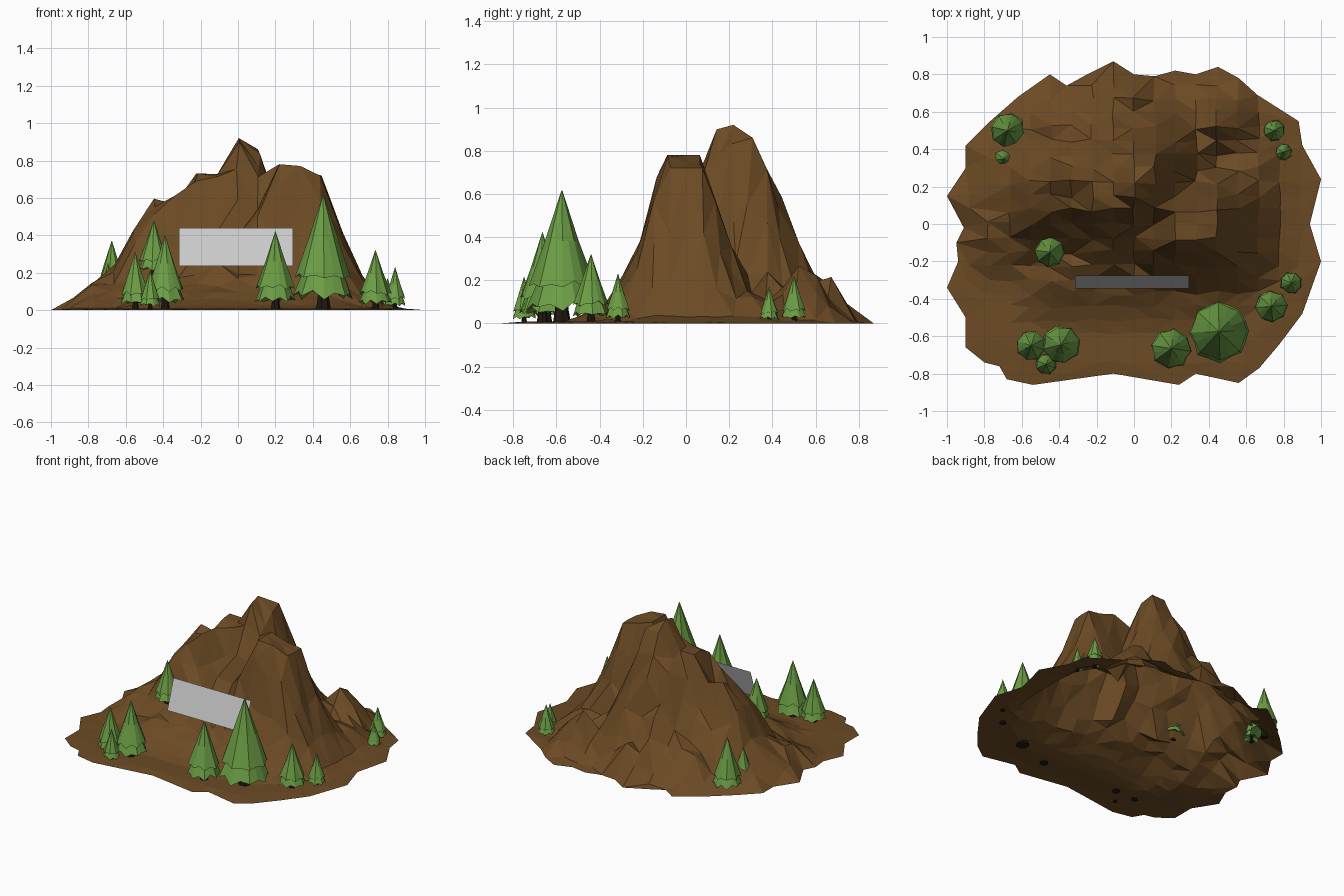
import bpy, math, random
from mathutils import Vector
from mathutils.geometry import delaunay_2d_cdt

if "Cube" in bpy.data.objects:
    bpy.data.objects.remove(bpy.data.objects["Cube"])

random.seed(4)


def material(name, rgb):
    m = bpy.data.materials.new(name)
    m.diffuse_color = (*rgb, 1)
    m.use_nodes = True
    m.node_tree.nodes["Principled BSDF"].inputs["Base Color"].default_value = m.diffuse_color
    return m


ROCK = material("rock", (0.15, 0.07, 0.018))
LEAF = material("leaf", (0.15, 0.34, 0.06))
BARK = material("bark", (0.015, 0.009, 0.005))


def add_mesh(name, verts, faces, mat=None):
    me = bpy.data.meshes.new(name)
    me.from_pydata(verts, [], faces)
    if mat:
        me.materials.append(mat)
    ob = bpy.data.objects.new(name, me)
    bpy.context.collection.objects.link(ob)
    return ob


# Ragged ground outline, clockwise seen from above
OUTLINE = [(-1, .15), (-.9, .3), (-.9, .42), (-.78, .54), (-.62, .68), (-.45, .80), (-.36, .74),
           (-.25, .80), (-.11, .87), (0, .80), (.11, .79), (.22, .82), (.33, .80), (.45, .84),
           (.56, .78), (.66, .69), (.88, .55), (.9, .42), (1, .24), (.94, 0), (1, -.2),
           (.9, -.48), (.78, -.64), (.67, -.77), (.56, -.85), (.33, -.80), (.24, -.86),
           (-.11, -.80), (-.54, -.86), (-.68, -.83), (-.72, -.76), (-.8, -.74), (-.9, -.66),
           (-.9, -.5), (-.95, -.42), (-1, -.34), (-.94, -.2), (-.95, -.1), (-.91, -.02)][::-1]

# Mounds: centre x, y, height, flat half-size x, y, run x, y, steepness
MOUNDS = [
    (.03, .20, .92, .03, .05, .44, .50, 1.4),      # summit
    (.03, .25, .86, .08, .07, .38, .44, 1.4),      # summit shoulder
    (.26, -.02, .78, .07, .09, .42, .38, 2.0),     # right ridge
    (.36, -.01, .72, .09, .10, .42, .38, 2.0),     # right ridge end
    (-.17, .16, .73, .06, .08, .42, .42, 1.6),     # left buttress
    (-.10, -.08, .42, .04, .04, .32, .30, 1.4),    # front buttress
    (-.40, .15, .59, .06, .08, .45, .42, 1.6),     # left shoulder
    (-.66, .10, .19, .05, .12, .28, .33, 1.2),     # left foothill
    (.46, .54, .28, .01, .02, .22, .20, 1.2),      # back right hill
    (-.05, .64, .28, .02, .02, .18, .13, 1.2),     # back hill
    (-.33, .50, .25, .05, .02, .28, .24, 1.3),     # back left hill
    (.58, .2, .15, .04, .12, .22, .25, 1.2),       # right foothill
    (0, -.2, .17, .42, .06, .30, .34, 1.4),        # front apron
]


def height(x, y):
    best = .008
    for cx, cy, h, ax, ay, rx, ry, p in MOUNDS:
        dx = max(0, abs(x - cx) - ax) / rx
        dy = max(0, abs(y - cy) - ay) / ry
        best = max(best, h * max(0, 1 - math.hypot(dx, dy)) ** p)
    return best


def inside(x, y):
    hit = False
    for (x1, y1), (x2, y2) in zip(OUTLINE, OUTLINE[1:] + OUTLINE[:1]):
        if (y1 > y) != (y2 > y) and x < x1 + (y - y1) * (x2 - x1) / (y2 - y1):
            hit = not hit
    return hit


# Mountain: faceted height field triangulated inside the outline
pts = [Vector(p) for p in OUTLINE]
for i in range(-9, 10):
    for j in range(-12, 13):
        x = i * .111 + random.uniform(-.008, .008)
        y = j * .074 + random.uniform(-.014, .014)
        if inside(x * 1.07, y * 1.07):
            pts.append(Vector((x, y)))
n = len(OUTLINE)
co, _, tris, origin, _, _ = delaunay_2d_cdt(pts, [], [list(range(n))], 1, 1e-5)
verts = []
for c, src in zip(co, origin):
    z = height(c.x, c.y)
    if any(s < n for s in src):
        z = 0
    elif .04 < z < .65:
        z *= random.uniform(.86, 1.1)
    verts.append((c.x, c.y, z))
add_mesh("mountain", verts, tris, ROCK)

# Plain board leaning back against the front slope
add_mesh("board", [(-.315, -.345, .235), (.295, -.345, .235), (.295, -.275, .44), (-.315, -.275, .44)],
         [(0, 1, 2, 3)])


def rings_to_mesh(name, rings, loc, mat):
    k = len(rings[0])
    vs = [v for r in rings for v in r]
    fs = [(a * k + i, a * k + (i + 1) % k, (a + 1) * k + (i + 1) % k, (a + 1) * k + i)
          for a in range(len(rings) - 1) for i in range(k)]
    fs += [tuple(range(k))[::-1], tuple(range((len(rings) - 1) * k, len(rings) * k))]
    ob = add_mesh(name, vs, fs, mat)
    ob.location = loc
    return ob


def ring(r, z, k, wave=0, drop=0, turn=0):
    out = []
    for i in range(k):
        a = math.tau * i / k + turn
        s = 1 if i % 2 else -1
        rr = r * (1 + wave * s + random.uniform(-wave, wave))
        out.append((rr * math.cos(a), rr * math.sin(a), z - drop * s + random.uniform(-drop, drop)))
    return out


def tree(i, x, y, r, h, base):
    t = random.uniform(0, 6)
    # Two ragged skirts of foliage, listed bottom to top
    crown = [ring(.25 * r, .22 * h, 16, turn=t),
             ring(.98 * r, .135 * h, 16, .05, .022 * h, t),
             ring(.66 * r, .34 * h, 16, .04, 0, t),
             ring(.93 * r, .285 * h, 16, .05, .022 * h, t),
             ring(.48 * r, .62 * h, 16, .04, 0, t),
             ring(.015 * r, h, 16, turn=t)]
    rings_to_mesh(f"tree_crown_{i}", crown, (x, y, base), LEAF)
    trunk = [ring(.27 * r, 0, 7), ring(.2 * r, .1 * h, 7), ring(.18 * r, .28 * h, 7)]
    rings_to_mesh(f"tree_trunk_{i}", trunk, (x, y, base), BARK)


# Trees: x, y, crown radius, height, base z
for i, spec in enumerate([
        (.455, -.575, .16, .615, 0), (.20, -.665, .105, .42, 0), (-.39, -.645, .1, .40, 0),
        (-.55, -.65, .08, .31, 0), (-.47, -.75, .055, .215, 0), (-.45, -.15, .08, .30, .18),
        (.735, -.44, .085, .32, 0), (.84, -.315, .057, .23, 0), (-.675, .5, .092, .37, 0),
        (-.695, .35, .053, .21, .04), (.75, .5, .057, .22, 0), (.8, .385, .044, .17, 0)]):
    tree(i, *spec)
